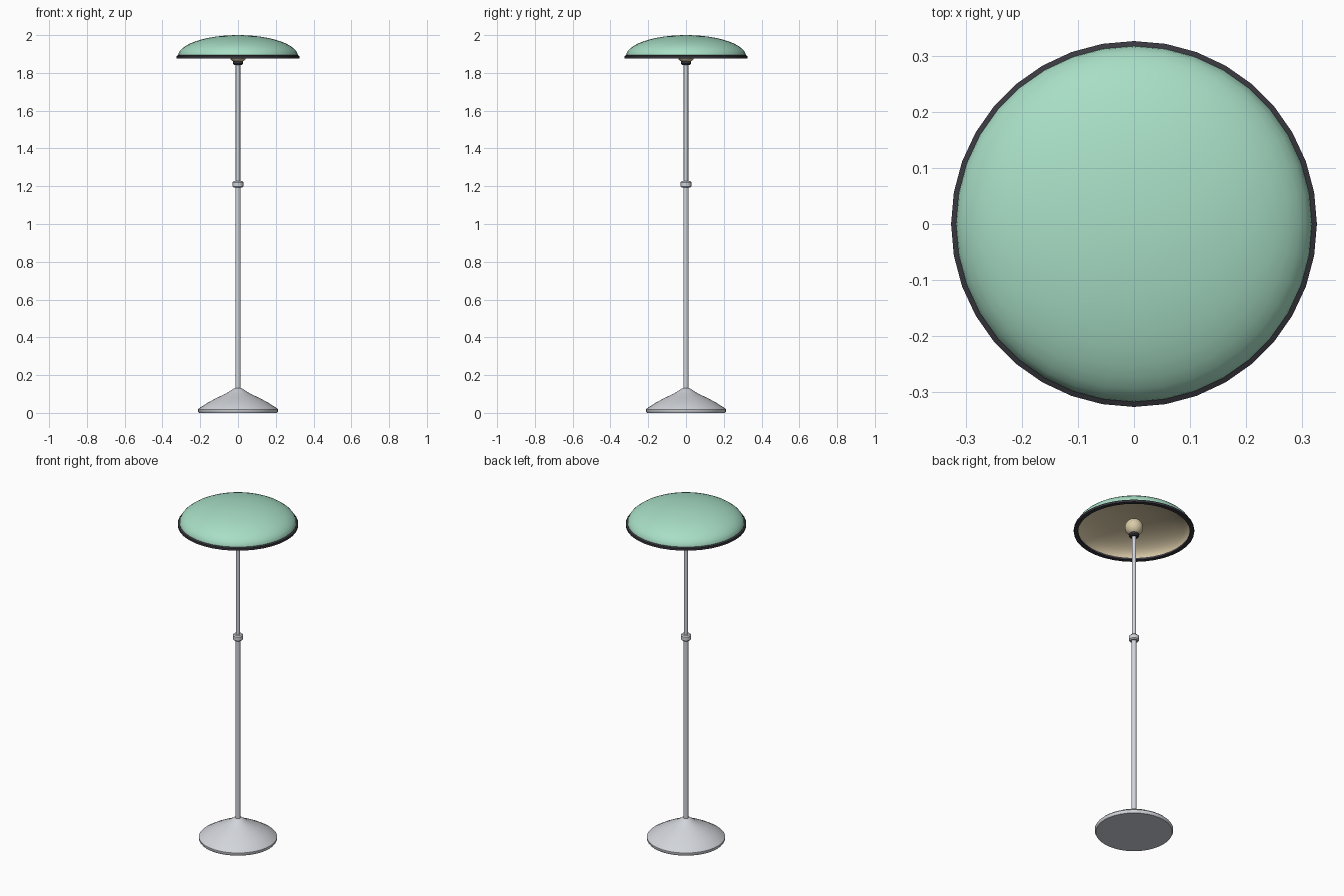
import bpy, math

if "Cube" in bpy.data.objects:
    bpy.data.objects.remove(bpy.data.objects["Cube"])


def material(name, rgb):
    m = bpy.data.materials.new(name)
    m.diffuse_color = (*rgb, 1)
    m.use_nodes = True
    m.node_tree.nodes["Principled BSDF"].inputs["Base Color"].default_value = m.diffuse_color
    return m


GREEN = material("mint green", (0.39, 0.73, 0.56))
METAL = material("pale metal", (0.64, 0.66, 0.70))
DARK = material("dark trim", (0.04, 0.04, 0.05))
CREAM = material("warm cream", (0.70, 0.59, 0.39))


def lathe(name, profile, mat, sides, closed=False):
    """Spin (radius, height) points around z; radius 0 makes a pole point."""
    verts, rings, faces = [], [], []
    for r, z in profile:
        n = 1 if r == 0 else sides
        rings.append([len(verts) + i for i in range(n)])
        verts += [(r * math.cos(math.tau * i / sides),
                   r * math.sin(math.tau * i / sides), z) for i in range(n)]
    pairs = list(zip(rings, rings[1:] + rings[:1]))
    for a, b in pairs if closed else pairs[:-1]:
        for i in range(sides):
            j = (i + 1) % sides
            quad = [a[i % len(a)], a[j % len(a)], b[j % len(b)], b[i % len(b)]]
            faces.append(list(dict.fromkeys(quad)))
    mesh = bpy.data.meshes.new(name)
    mesh.from_pydata(verts, [], faces)
    mesh.materials.append(mat)
    obj = bpy.data.objects.new(name, mesh)
    bpy.context.collection.objects.link(obj)
    bpy.context.view_layer.objects.active = obj
    obj.select_set(True)
    bpy.ops.object.shade_smooth_by_angle(angle=math.radians(35))
    obj.select_set(False)
    return obj


def dome(a, b, z, steps=12):
    """Quarter ellipse from the rim up to the centre."""
    pts = [(a * math.cos(math.pi / 2 * i / steps),
            z + b * math.sin(math.pi / 2 * i / steps)) for i in range(steps)]
    return pts + [(0, z + b)]


# Weighted foot with a softly flared cone
lathe("base", [(0, 0), (0.207, 0), (0.212, 0.008), (0.212, 0.018), (0.204, 0.026),
               (0.16, 0.054), (0.11, 0.081), (0.07, 0.099), (0.045, 0.114),
               (0.028, 0.126), (0.016, 0.131), (0, 0.131)], METAL, 36)

# Telescoping pole and its clamp collar
lathe("lower_pole", [(0, 0.12), (0.014, 0.12), (0.014, 1.2), (0, 1.2)], METAL, 16)
lathe("upper_pole", [(0, 1.2), (0.012, 1.2), (0.012, 1.85), (0, 1.85)], METAL, 16)
lathe("collar", [(0, 1.193), (0.022, 1.193), (0.028, 1.199), (0.028, 1.221),
                 (0.022, 1.227), (0, 1.227)], METAL, 20)

# Socket and bulb
lathe("socket", [(0, 1.843), (0.022, 1.843), (0.027, 1.849), (0.027, 1.863),
                 (0, 1.863)], DARK, 20)
ball = [(0.05 * math.sin(math.pi * i / 12), 1.903 - 0.05 * math.cos(math.pi * i / 12))
        for i in range(1, 12)]
lathe("bulb", [(0, 1.853)] + ball + [(0, 1.953)], CREAM, 24)

# Shade: outer shell, inner lining and dark rim band
lathe("shade_shell", dome(0.318, 0.112, 1.888), GREEN, 36)
lathe("shade_lining", dome(0.304, 0.105, 1.882)[::-1], CREAM, 36)
lathe("shade_rim", [(0.303, 1.876), (0.326, 1.876), (0.326, 1.889),
                    (0.316, 1.894), (0.303, 1.89)], DARK, 36, closed=True)
